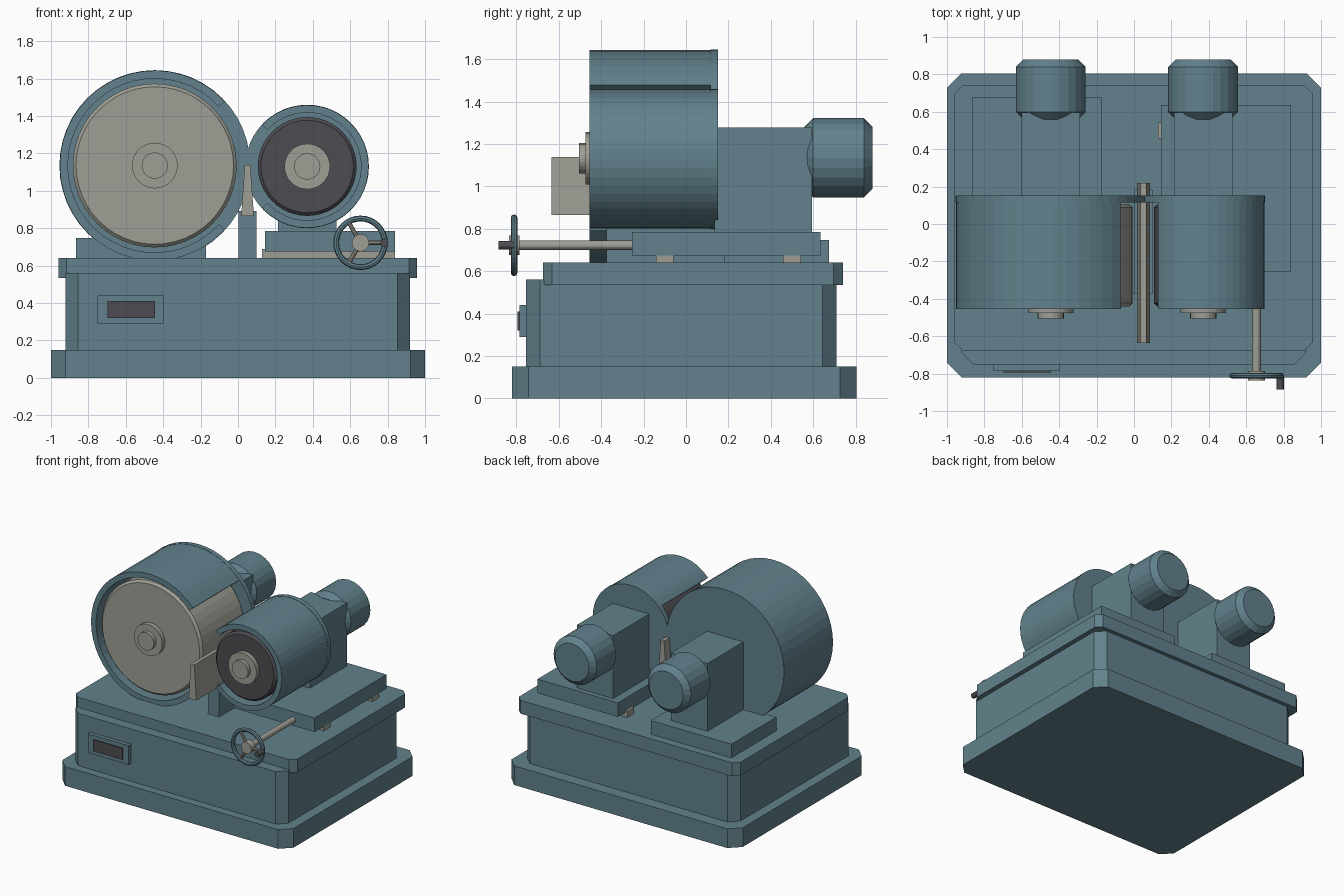
import bpy, bmesh, math
from mathutils import Matrix

if "Cube" in bpy.data.objects:
    bpy.data.objects.remove(bpy.data.objects["Cube"])


def material(name, rgb):
    m = bpy.data.materials.new(name)
    m.diffuse_color = (*rgb, 1)
    m.use_nodes = True
    m.node_tree.nodes["Principled BSDF"].inputs["Base Color"].default_value = m.diffuse_color
    return m


TEAL = material("machine_teal", (0.122, 0.222, 0.265))
STEEL = material("warm_steel", (0.345, 0.345, 0.305))
DARK = material("dark_rubber", (0.075, 0.073, 0.085))


def finish(name, bm, mat):
    bmesh.ops.recalc_face_normals(bm, faces=bm.faces)
    me = bpy.data.meshes.new(name)
    bm.to_mesh(me)
    bm.free()
    me.materials.append(mat)
    ob = bpy.data.objects.new(name, me)
    bpy.context.collection.objects.link(ob)
    return ob


def prism(name, pts, axis, a, b, mat):
    """Extrude a 2D outline along z (pts = x,y) or along y (pts = x,z)."""
    bm = bmesh.new()
    put = (lambda p, t: (p[0], p[1], t)) if axis == 'z' else (lambda p, t: (p[0], t, p[1]))
    lo = [bm.verts.new(put(p, a)) for p in pts]
    hi = [bm.verts.new(put(p, b)) for p in pts]
    bm.faces.new(lo)
    bm.faces.new(hi)
    n = len(pts)
    for i in range(n):
        j = (i + 1) % n
        bm.faces.new((lo[i], lo[j], hi[j], hi[i]))
    return finish(name, bm, mat)


def box(name, x, y, z, mat):
    pts = [(x[0], y[0]), (x[1], y[0]), (x[1], y[1]), (x[0], y[1])]
    return prism(name, pts, 'z', z[0], z[1], mat)


def chamfered(name, x, y, z, c, mat):
    (x0, x1), (y0, y1) = x, y
    pts = [(x0 + c, y0), (x1 - c, y0), (x1, y0 + c), (x1, y1 - c),
           (x1 - c, y1), (x0 + c, y1), (x0, y1 - c), (x0, y0 + c)]
    return prism(name, pts, 'z', z[0], z[1], mat)


def cylinder(name, cx, cz, r, y0, y1, mat, seg=32, bevel=0.0, bevel_front=True):
    """Solid of revolution about the y direction, optionally with bevelled rims."""
    prof = [(r, y0), (r, y1)]
    if bevel:
        prof = [(r - bevel, y0), (r, y0 + bevel), (r, y1 - bevel), (r - bevel, y1)]
    bm = bmesh.new()
    rings = []
    for rad, y in prof:
        rings.append([bm.verts.new((cx + rad * math.cos(2 * math.pi * i / seg), y,
                                    cz + rad * math.sin(2 * math.pi * i / seg)))
                      for i in range(seg)])
    bm.faces.new(rings[0])
    bm.faces.new(rings[-1])
    for a, b in zip(rings, rings[1:]):
        for i in range(seg):
            j = (i + 1) % seg
            bm.faces.new((a[i], a[j], b[j], b[i]))
    return finish(name, bm, mat)


def open_guard(name, cx, cz, ro, ri, y0, y1, facing, half_gap, mat, seg=36):
    """C-shaped guard whose gap is centred on the angle 'facing'."""
    angles = [facing + half_gap + (2 * math.pi - 2 * half_gap) * i / seg for i in range(seg + 1)]
    outer = [(cx + ro * math.cos(t), cz + ro * math.sin(t)) for t in angles]
    inner = [(cx + ri * math.cos(t), cz + ri * math.sin(t)) for t in angles]
    return prism(name, outer + inner[::-1], 'y', y0, y1, mat)


# Cabinet: plinth, body and table top
chamfered("plinth", (-1, 1), (-0.82, 0.805), (0, 0.15), 0.078, TEAL)
chamfered("cabinet_body", (-0.922, 0.92), (-0.755, 0.71), (0.15, 0.56), 0.066, TEAL)
chamfered("table_top", (-0.96, 0.957), (-0.675, 0.74), (0.535, 0.64), 0.043, TEAL)

# Control panel
box("panel_frame", (-0.75, -0.397), (-0.785, -0.75), (0.29, 0.44), TEAL)
box("panel_screen", (-0.698, -0.444), (-0.794, -0.785), (0.32, 0.41), DARK)

# Mounts under the two heads
box("fixed_head_mount", (-0.865, -0.17), (0.12, 0.675), (0.64, 0.747), TEAL)
box("slide", (0.145, 0.84), (-0.255, 0.635), (0.675, 0.785), TEAL)
for i, y in enumerate((-0.1, 0.5)):
    box(f"slide_rail_{i}", (0.127, 0.84), (y - 0.042, y + 0.042), (0.64, 0.69), STEEL)

# Two wheel heads: guard, back plate, wheel, hub, column and motor
CZ = 1.135
GAP = math.radians(42.5)
heads = [("grinding", -0.445, 0.508, 0.465, 0.438, 0.0, STEEL, 0.70),
         ("regulating", 0.37, 0.328, 0.288, 0.264, math.pi, DARK, 0.77)]
for name, cx, ro, ri, rw, facing, mat, foot in heads:
    cz = CZ if facing == 0 else 1.13
    open_guard(name + "_guard", cx, cz, ro, ri, -0.455, 0.115, facing, GAP, TEAL)
    cylinder(name + "_back_plate", cx, cz, ro + 0.002, 0.115, 0.152, TEAL, 48)
    cylinder(name + "_wheel", cx, cz, rw, -0.44, 0.105, mat, 48, 0.017)
    cylinder(name + "_flange", cx, cz, 0.122, -0.475, -0.43, STEEL, 32)
    cylinder(name + "_hub", cx, cz, 0.07, -0.504, -0.47, STEEL, 24)
    box(name + "_column", (cx - 0.157, cx + 0.157), (0.135, 0.595), (foot, 1.277), TEAL)
    cylinder(name + "_motor", cx, CZ, 0.187, 0.56, 0.88, TEAL, 24, 0.04)

# Work rest between the wheels with its tapered blade
box("work_rest", (0.003, 0.1), (-0.375, 0.185), (0.64, 0.892), TEAL)
prism("rest_blade", [(0.017, 0.865), (0.085, 0.865), (0.066, 1.138), (0.036, 1.138)],
      'y', -0.635, 0.22, STEEL)

# Feed screw and hand wheel
HX, HZ = 0.655, 0.722
cylinder("feed_screw", HX, HZ, 0.023, -0.80, -0.25, STEEL, 16)
cylinder("handwheel_hub", HX, HZ, 0.046, -0.836, -0.785, STEEL, 20)
bm = bmesh.new()
N, M, R, T = 32, 8, 0.13, 0.0155
grid = [[bm.verts.new((HX + (R + T * math.cos(2 * math.pi * j / M)) * math.cos(2 * math.pi * i / N),
                       -0.811 + T * math.sin(2 * math.pi * j / M),
                       HZ + (R + T * math.cos(2 * math.pi * j / M)) * math.sin(2 * math.pi * i / N)))
         for j in range(M)] for i in range(N)]
for i in range(N):
    for j in range(M):
        k, l = (i + 1) % N, (j + 1) % M
        bm.faces.new((grid[i][j], grid[k][j], grid[k][l], grid[i][l]))
finish("handwheel_rim", bm, TEAL)
for s in range(3):
    bm = bmesh.new()
    turn = (Matrix.Translation((HX, -0.811, HZ))
            @ Matrix.Rotation(-s * 2 * math.pi / 3, 4, 'Y')
            @ Matrix.Translation((0.08, 0, 0))
            @ Matrix.Rotation(math.pi / 2, 4, 'Y'))
    bmesh.ops.create_cone(bm, cap_ends=True, segments=10, radius1=0.012, radius2=0.012,
                          depth=0.1, matrix=turn)
    finish(f"handwheel_spoke_{s}", bm, STEEL)
cylinder("handwheel_grip", HX + 0.127, HZ, 0.021, -0.885, -0.81, DARK, 14)
